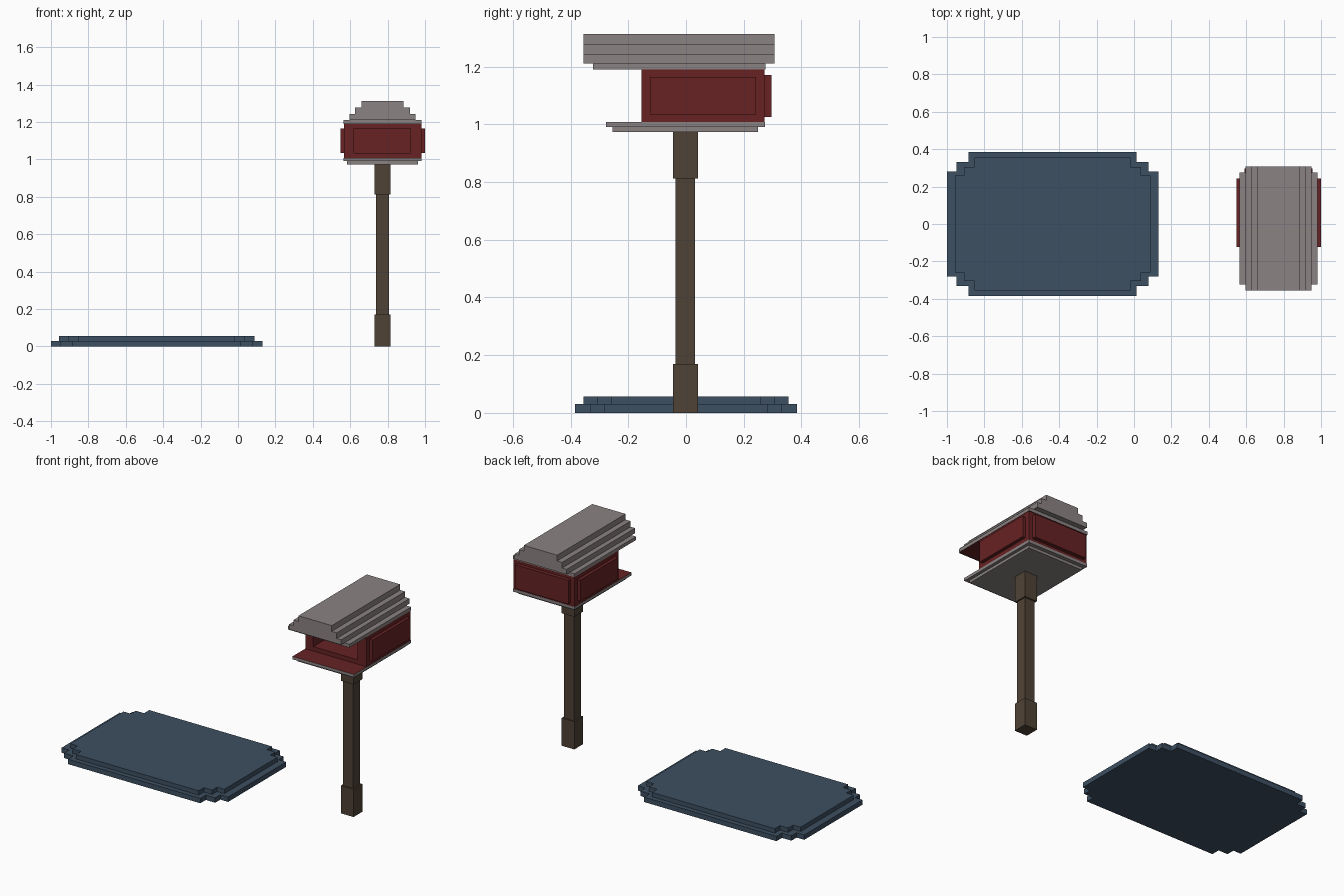
import bpy, bmesh
from mathutils import Vector

if "Cube" in bpy.data.objects:
    bpy.data.objects.remove(bpy.data.objects["Cube"])


def material(name, rgb):
    m = bpy.data.materials.new(name)
    m.diffuse_color = (*rgb, 1)
    m.use_nodes = True
    m.node_tree.nodes["Principled BSDF"].inputs["Base Color"].default_value = m.diffuse_color
    return m


GREY = material("warm_grey", (0.26, 0.225, 0.225))
RED = material("dark_red", (0.135, 0.016, 0.017))
BROWN = material("wood_brown", (0.078, 0.055, 0.036))
BLUE = material("slate_blue", (0.047, 0.08, 0.122))


def finish(bm, name, mats, red_side=0):
    """Make an object; red_side (+1 top / -1 bottom) gives that face slot 1."""
    bmesh.ops.recalc_face_normals(bm, faces=bm.faces[:])
    if red_side:
        for f in bm.faces:
            if f.normal.z * red_side > 0.9:
                f.material_index = 1
    me = bpy.data.meshes.new(name)
    bm.to_mesh(me)
    bm.free()
    for m in mats:
        me.materials.append(m)
    ob = bpy.data.objects.new(name, me)
    bpy.context.collection.objects.link(ob)
    return ob


def box_bm(x, y, z):
    bm = bmesh.new()
    bmesh.ops.create_cube(bm, size=1)
    for v in bm.verts:
        v.co = Vector([a[0] if c < 0 else a[1] for a, c in zip((x, y, z), v.co)])
    return bm


def box(name, x, y, z, mats, red_side=0):
    return finish(box_bm(x, y, z), name, mats, red_side)


def stepped_slab(name, cx, steps, z0, z1, mat):
    """Slab with stepped corners; steps are (half x, half y) from wide to tall."""
    quarter = []
    for i, (hx, hy) in enumerate(steps):
        if i:
            quarter.append((hx, steps[i - 1][1]))
        quarter.append((hx, hy))
    q2 = [(-x, y) for x, y in reversed(quarter)]
    loop = quarter + q2 + [(-x, -y) for x, y in quarter + q2]
    bm = bmesh.new()
    face = bm.faces.new([bm.verts.new((cx + x, y, z0)) for x, y in loop])
    top = bmesh.ops.extrude_face_region(bm, geom=[face], use_keep_orig=True)["geom"]
    for v in top:
        if isinstance(v, bmesh.types.BMVert):
            v.co.z = z1
    return finish(bm, name, [mat])


# Two-layer base with stepped corners
stepped_slab("base_lower", -0.435, [(0.565, 0.282), (0.513, 0.332), (0.449, 0.385)], 0, 0.03, BLUE)
stepped_slab("base_upper", -0.435, [(0.523, 0.258), (0.473, 0.306), (0.417, 0.356)], 0.03, 0.057, BLUE)

# Post with thicker foot and head
CX, CY = 0.7725, -0.002
for name, h, z in (("post_foot", 0.043, (0, 0.17)),
                   ("post_shaft", 0.034, (0.17, 0.813)),
                   ("post_head", 0.043, (0.813, 0.973))):
    box(name, (CX - h, CX + h), (CY - h, CY + h), z, [BROWN])

# Floor plates, the upper one red on top
box("floor_lower", (0.583, 0.963), (-0.254, 0.25), (0.973, 0.99), [GREY])
box("floor_upper", (0.565, 0.982), (-0.278, 0.274), (0.99, 1.008), [GREY, RED], 1)

# House body with a recessed front opening
bm = box_bm((0.567, 0.98), (-0.155, 0.272), (1.008, 1.19))
front = min(bm.faces, key=lambda f: f.calc_center_median().y)
bmesh.ops.inset_region(bm, faces=[front], thickness=0.02)
for v in front.verts:
    v.co.x = 0.619 if v.co.x < CX else 0.921
    v.co.z = 1.035 if v.co.z < 1.1 else 1.165
inner = bmesh.ops.extrude_discrete_faces(bm, faces=[front])["faces"][0]
for v in inner.verts:
    v.co.y = 0.24
finish(bm, "house_body", [RED])

# Raised panels on the sides and back
for name, x in (("left_panel", (0.547, 0.567)), ("right_panel", (0.98, 1.0))):
    box(name, x, (-0.124, 0.243), (1.034, 1.164), [RED])
box("back_panel", (0.592, 0.955), (0.272, 0.296), (1.025, 1.171), [RED])

# Stepped roof
box("roof_eave", (0.565, 0.982), (-0.323, 0.276), (1.19, 1.211), [GREY, RED], -1)
for i, (h, z) in enumerate(((0.177, (1.211, 1.242)),
                            (0.147, (1.242, 1.277)),
                            (0.113, (1.277, 1.312)))):
    box(f"roof_step_{i + 1}", (CX - h, CX + h), (-0.356, 0.307), z, [GREY])
